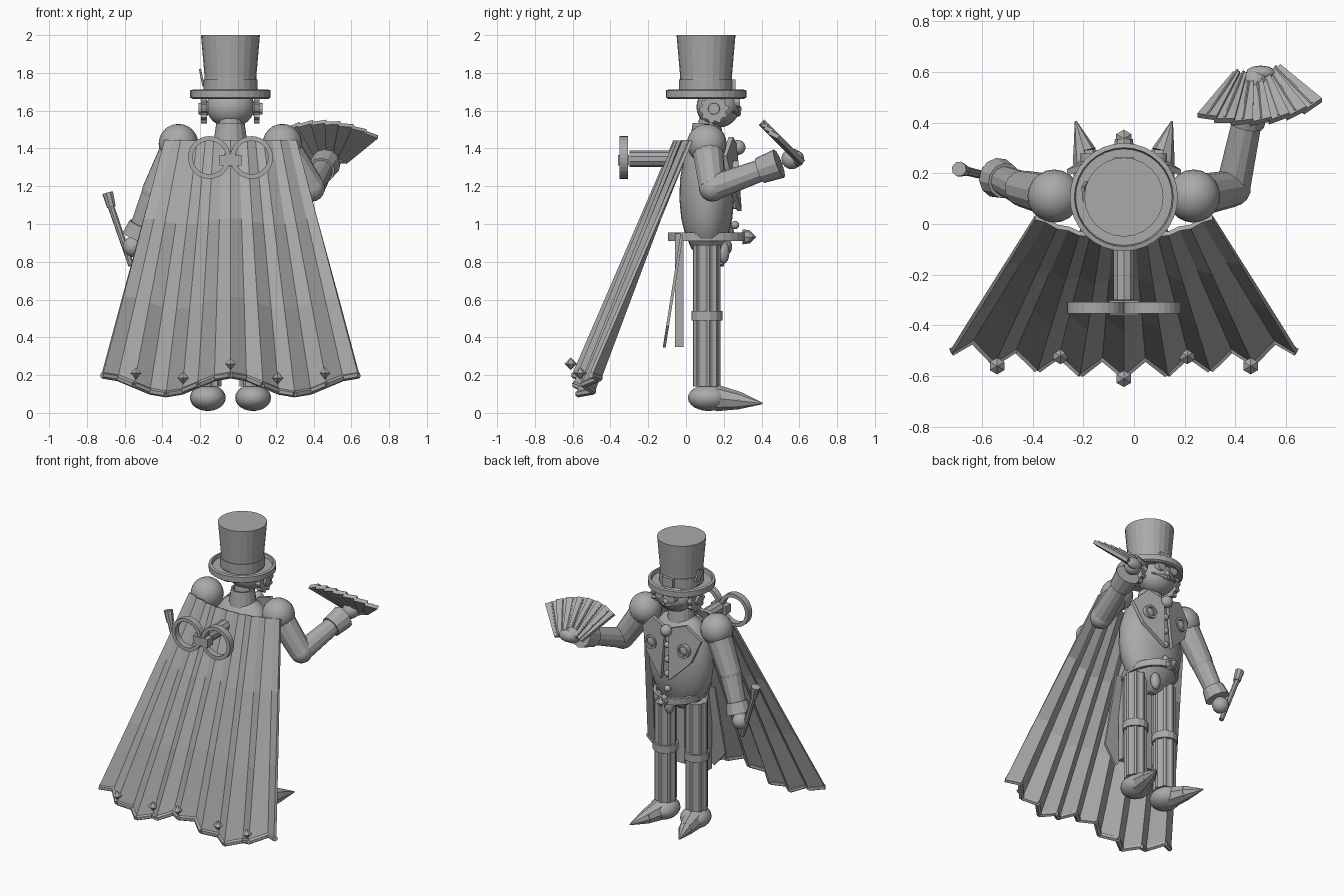
import bpy, bmesh, math
from mathutils import Vector, Matrix

old = bpy.data.objects.get("Cube")
if old:
    bpy.data.objects.remove(old, do_unlink=True)

grey = bpy.data.materials.new("plain_grey")
grey.use_nodes = True
GREY = (0.4, 0.4, 0.4, 1)
grey.diffuse_color = GREY
grey.node_tree.nodes["Principled BSDF"].inputs["Base Color"].default_value = GREY

CX, CY = -0.04, 0.11          # axis of the body
SIDES = ((-1, "right"), (1, "left"))


def finish(name, bm, smooth=False):
    bmesh.ops.recalc_face_normals(bm, faces=bm.faces)
    mesh = bpy.data.meshes.new(name)
    bm.to_mesh(mesh)
    bm.free()
    mesh.materials.append(grey)
    ob = bpy.data.objects.new(name, mesh)
    bpy.context.scene.collection.objects.link(ob)
    if smooth:
        bpy.ops.object.select_all(action='DESELECT')
        ob.select_set(True)
        bpy.context.view_layer.objects.active = ob
        bpy.ops.object.shade_smooth_by_angle(angle=math.radians(35))
    return ob


def ball(name, c, r, seg=20):
    r = r if isinstance(r, tuple) else (r, r, r)
    bm = bmesh.new()
    bmesh.ops.create_uvsphere(bm, u_segments=seg, v_segments=seg // 2 + 2, radius=1,
                              matrix=Matrix.Translation(c) @ Matrix.Diagonal((*r, 1)))
    return finish(name, bm, True)


def rod(name, p, q, r1, r2, n=12):
    p, q = Vector(p), Vector(q)
    d = q - p
    m = Matrix.Translation((p + q) / 2) @ d.to_track_quat('Z', 'Y').to_matrix().to_4x4()
    bm = bmesh.new()
    bmesh.ops.create_cone(bm, cap_ends=True, segments=n, radius1=r1, radius2=r2,
                          depth=d.length, matrix=m)
    return finish(name, bm)


def box(name, c, size, rot=None):
    bm = bmesh.new()
    m = Matrix.Translation(c) @ (rot or Matrix()) @ Matrix.Diagonal((*size, 1))
    bmesh.ops.create_cube(bm, size=1, matrix=m)
    return finish(name, bm)


def lathe(name, c, profile, n=24, squash=(1, 1), smooth=False, closed=False):
    """Turn (radius, z) points about a vertical axis."""
    bm = bmesh.new()
    rings = [[bm.verts.new((c[0] + r * squash[0] * math.cos(math.tau * i / n),
                            c[1] + r * squash[1] * math.sin(math.tau * i / n), z))
              for i in range(n)] for r, z in profile]
    pairs = list(zip(rings, rings[1:]))
    if closed:
        pairs.append((rings[-1], rings[0]))
    else:
        bm.faces.new(rings[0])
        bm.faces.new(rings[-1])
    for a, b in pairs:
        for i in range(n):
            bm.faces.new((a[i], a[(i + 1) % n], b[(i + 1) % n], b[i]))
    return finish(name, bm, smooth)


def upright_ring(name, c, inner, outer, half):
    """A flat ring facing front and back."""
    ring = lathe(name, (0, 0), [(inner, -half), (outer, -half), (outer, half), (inner, half)],
                 28, closed=True)
    ring.rotation_euler.x = math.pi / 2
    ring.location = c
    return ring


def prism(name, pts, offset):
    """Extrude a flat outline along an offset."""
    bm = bmesh.new()
    face = bm.faces.new([bm.verts.new(p) for p in pts])
    ext = bmesh.ops.extrude_face_region(bm, geom=[face])
    bmesh.ops.translate(bm, vec=offset,
                        verts=[v for v in ext["geom"] if isinstance(v, bmesh.types.BMVert)])
    return finish(name, bm)


def gem(name, c, r):
    bm = bmesh.new()
    bmesh.ops.create_uvsphere(bm, u_segments=6, v_segments=2, radius=r,
                              matrix=Matrix.Translation(c))
    return finish(name, bm)


# hat
HAT = (CX, CY - 0.004)
lathe("hat_crown", HAT, [(0.135, 1.69), (0.137, 1.78), (0.156, 2.0)])
lathe("hat_band", HAT, [(0.142, 1.7), (0.144, 1.765)])
lathe("hat_brim", HAT, [(0.13, 1.67), (0.2, 1.662), (0.213, 1.67), (0.213, 1.708),
                        (0.195, 1.712), (0.19, 1.69), (0.13, 1.69)], 32)
box("hat_buckle", (CX, CY + 0.142, 1.735), (0.08, 0.02, 0.06))
box("hat_card", (CX - 0.152, CY + 0.02, 1.775), (0.012, 0.06, 0.08),
    Matrix.Rotation(-0.2, 4, 'Y') @ Matrix.Rotation(0.3, 4, 'X'))

# head and face
HY = 0.17
ball("head", (CX, HY, 1.62), (0.128, 0.115, 0.11))
rod("neck", (CX, CY, 1.4), (CX, CY + 0.02, 1.55), 0.062, 0.062, 12)
lathe("neck_collar", (CX, CY), [(0.09, 1.43), (0.075, 1.535), (0.065, 1.535), (0.07, 1.43)],
      16, closed=True)
ball("nose", (CX, HY + 0.105, 1.61), 0.02, 12)
for s, side in SIDES:
    eye = Vector((CX + s * 0.048, HY + 0.085, 1.645))
    rod(side + "_goggle", eye, eye + Vector((0, 0.032, 0)), 0.034, 0.03, 12)
    rod(side + "_moustache", (CX, HY + 0.105, 1.585), (CX + s * 0.1, HY + 0.075, 1.595),
        0.018, 0.004, 8)
    ear = [(CX + s * 0.125, HY - 0.022 + rad * math.cos(a), 1.61 + rad * math.sin(a))
           for i in range(40)
           for rad, a in [(0.078 if i % 4 < 2 else 0.066, math.tau * i / 40)]]
    prism(side + "_ear_gear", ear, (s * 0.03, 0, 0))
    rod(side + "_ear_hub", (CX + s * 0.12, HY - 0.022, 1.61),
        (CX + s * 0.17, HY - 0.022, 1.61), 0.035, 0.03, 12)

# torso and belt
lathe("torso", (CX, CY), [(0.05, 1.47), (0.13, 1.44), (0.19, 1.36), (0.225, 1.24),
                          (0.23, 1.13), (0.215, 1.03), (0.185, 0.95), (0.13, 0.87),
                          (0.03, 0.81)], 24, (1, 0.63), True)
lathe("belt", (CX, CY), [(0.18, 0.91), (0.205, 0.91), (0.205, 0.955), (0.18, 0.955)],
      28, (0.8, 1), closed=True)
rod("belt_buckle", (CX, 0.3, 0.932), (CX, 0.335, 0.932), 0.04, 0.035, 8)
gem("buckle_stud", (CX, 0.337, 0.932), 0.035)
ball("pocket_watch", (CX + 0.03, 0.2, 0.85), (0.035, 0.03, 0.06), 12)
for i, z in enumerate((1.3, 1.2, 1.1, 0.995)):
    ball(f"waistcoat_button_{i + 1}", (CX, 0.26, z), 0.022, 12)
ball("cravat_knot", (CX, 0.275, 1.405), 0.04, 14)

for s, side in SIDES:
    # lapel and medallion
    outline = [(0.015, 0.245, 1.42), (0.13, 0.225, 1.46), (0.225, 0.19, 1.36),
               (0.17, 0.225, 1.21), (0.03, 0.27, 1.07)]
    prism(side + "_lapel", [(CX + s * x, y, z) for x, y, z in outline], (0, 0.025, 0))
    m = Vector((CX + s * 0.125, 0.262, 1.29))
    upright_ring(side + "_medallion_rim", m, 0.032, 0.046, 0.016)
    ball(side + "_medallion_bead", m, (0.03, 0.01, 0.03), 12)

    # fluted trouser leg, knee band and pointed shoe
    lx = CX + s * 0.12
    flute = [(lx + r * math.cos(a), CY + r * math.sin(a), 0.14)
             for i in range(32)
             for r, a in [(0.073 if i % 4 < 2 else 0.064, math.tau * i / 32)]]
    prism(side + "_leg", flute, (0, 0, 0.75))
    rod(side + "_knee_band", (lx, CY, 0.49), (lx, CY, 0.54), 0.082, 0.082, 14)
    ball(side + "_shoe", (lx, CY + 0.01, 0.08), (0.095, 0.11, 0.07))
    toe = (lx + s * 0.035, 0.285, 0.065)
    rod(side + "_shoe_front", (lx + s * 0.01, 0.165, 0.078), toe, 0.07, 0.046, 8)
    rod(side + "_shoe_point", toe, (lx + s * 0.07, 0.405, 0.05), 0.046, 0.004, 8)

    # coat tail with a straight inner fold
    tail = [(0.03, -0.015, 0.94), (0.17, -0.015, 0.94), (0.2, -0.09, 0.46),
            (0.1, -0.108, 0.345), (0.04, -0.097, 0.415)]
    prism(side + "_coat_tail", [(CX + s * x, y, z) for x, y, z in tail], (0, -0.015, 0))
    box(side + "_coat_fold", (CX + s * 0.09, -0.035, 0.65), (0.06, 0.045, 0.6))


# arms
def arm(side, shoulder, elbow, hand):
    shoulder, elbow, hand = Vector(shoulder), Vector(elbow), Vector(hand)
    ball(side + "_shoulder", shoulder, 0.105)
    rod(side + "_upper_arm", shoulder, elbow, 0.085, 0.072)
    ball(side + "_elbow", elbow, 0.072, 14)
    wrist = elbow.lerp(hand, 0.84)
    rod(side + "_forearm", elbow, wrist, 0.068, 0.055)
    rod(side + "_cuff", elbow.lerp(hand, 0.6), wrist, 0.07, 0.08)
    ball(side + "_hand", hand, 0.055, 14)


arm("left", (CX + 0.275, CY, 1.425), (0.39, 0.14, 1.19), (0.478, 0.56, 1.345))
arm("right", (CX - 0.275, CY, 1.425), (-0.44, 0.14, 1.17), (-0.555, 0.19, 0.88))

# wand
rod("wand", (-0.565, 0.185, 0.78), (-0.685, 0.215, 1.13), 0.016, 0.018, 8)
rod("wand_tip", (-0.67, 0.211, 1.09), (-0.69, 0.217, 1.165), 0.024, 0.03, 8)

# fan of overlapping cards
pivot = Vector((0.475, 0.685, 1.225))
up, across, out = Vector((0.06, -0.707, 0.707)), Vector((1, 0.1, -0.1)), Vector((0, 0.707, 0.707))
for i in range(7):
    a = math.radians(-30 + 10 * i)

    def fan_point(r, da, lift):
        return pivot + (up * math.cos(a + da) + across * math.sin(a + da)) * r + out * lift

    prism(f"fan_card_{i + 1}", [fan_point(0.16, -0.1, 0), fan_point(0.42, -0.1, 0),
                                fan_point(0.42, 0.1, 0.016), fan_point(0.16, 0.1, 0.016)],
          out * 0.024)
    rod(f"fan_rib_{i + 1}", fan_point(0.15, 0, 0.03), fan_point(0.41, 0, 0.03), 0.006, 0.006, 6)
ball("fan_clasp", (0.5, 0.595, 1.345), (0.06, 0.03, 0.04), 12)

# pleated cape, from shoulder line to wavy hem
FOLDS, ROWS = 16, 3


def cape_point(i, t):
    s = 2 * i / FOLDS - 1
    bow = 1 - s * s
    top = Vector((CX + 0.35 * s, 0.03 - 0.085 * bow, 1.44))
    hem = Vector((CX + 0.68 * s, -0.47 - 0.09 * bow, 0.15 + 0.05 * math.cos(math.tau * s)))
    fold = (-1 if i % 2 == 0 else 1) * (0.004 + 0.031 * t)
    return top.lerp(hem, t) + Vector((0, fold, 0))


bm = bmesh.new()
grid = [[bm.verts.new(cape_point(i, j / ROWS)) for i in range(FOLDS + 1)]
        for j in range(ROWS + 1)]
for a, b in zip(grid, grid[1:]):
    for i in range(FOLDS):
        bm.faces.new((a[i], a[i + 1], b[i + 1], b[i]))
cape = finish("cape", bm)
thick = cape.modifiers.new("thickness", 'SOLIDIFY')
thick.thickness = 0.018
thick.offset = 0

for i in range(FOLDS):
    rod(f"cape_hem_{i + 1}", cape_point(i, 1), cape_point(i + 1, 1), 0.018, 0.018, 6)
for x, y, z in ((-0.5, -0.56, 0.21), (-0.25, -0.52, 0.185), (0, -0.61, 0.26),
                (0.25, -0.52, 0.185), (0.5, -0.56, 0.21)):
    gem("cape_stud", (CX + x, y, z), 0.033)

# winding key on the back
rod("key_shaft", (CX, -0.3, 1.345), (CX, 0.05, 1.345), 0.043, 0.043, 10)
box("key_hub", (CX, -0.33, 1.338), (0.115, 0.058, 0.056))
for s, side in SIDES:
    upright_ring(side + "_key_ring", (CX + s * 0.112, -0.33, 1.352), 0.088, 0.113, 0.022)
